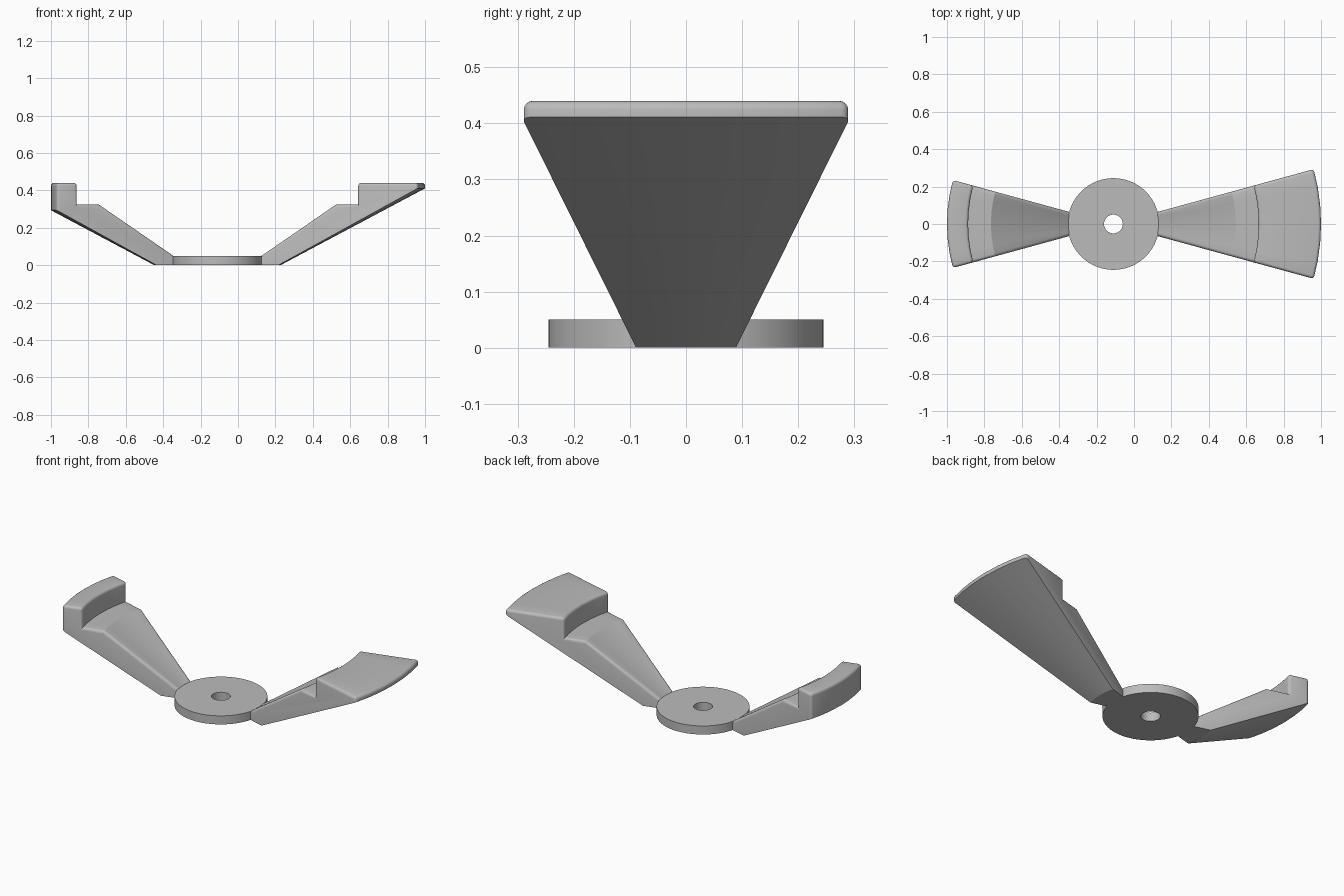
import bpy, bmesh
from math import radians, cos, sin, tan, pi

cube = bpy.data.objects.get("Cube")
if cube:
    bpy.data.objects.remove(cube, do_unlink=True)

HUB_X = -0.11
HALF_ANGLE = radians(15.3)
ARC_STEPS = 6
FILLET = 0.016

# Single grey material
grey = bpy.data.materials.new("light_grey")
grey.use_nodes = True
colour = (0.5, 0.5, 0.5, 1)
grey.diffuse_color = colour
grey.node_tree.nodes["Principled BSDF"].inputs["Base Color"].default_value = colour


def finish(bm, name):
    bmesh.ops.recalc_face_normals(bm, faces=bm.faces)
    mesh = bpy.data.meshes.new(name)
    bm.to_mesh(mesh)
    bm.free()
    mesh.materials.append(grey)
    obj = bpy.data.objects.new(name, mesh)
    obj.location.x = HUB_X
    bpy.context.collection.objects.link(obj)
    bpy.ops.object.select_all(action="DESELECT")
    obj.select_set(True)
    bpy.context.view_layer.objects.active = obj
    bpy.ops.object.shade_smooth_by_angle(angle=radians(25))
    return obj


def sweep(profile, angles, closed):
    """Sweep an (r, z) outline about the hub axis."""
    bm = bmesh.new()
    rings = [[bm.verts.new((r * cos(a), r * sin(a), z)) for r, z in profile]
             for a in angles]
    pairs = list(zip(rings, rings[1:]))
    if closed:
        pairs.append((rings[-1], rings[0]))
    else:
        bm.faces.new(rings[0])
        bm.faces.new(rings[-1])
    n = len(profile)
    for a, b in pairs:
        for i in range(n):
            j = (i + 1) % n
            bm.faces.new((a[i], a[j], b[j], b[i]))
    bmesh.ops.recalc_face_normals(bm, faces=bm.faces)
    return bm


def arm(name, outer, facing):
    """Sector-shaped arm with a raised jaw; its underside is a 28 degree cone."""
    under = (outer - 0.337) * tan(radians(28))
    profile = [(0.23, 0), (0.337, 0), (outer, under), (outer, 0.44),
               (0.777, 0.44), (0.777, 0.325), (0.655, 0.325), (0.23, 0.043)]
    angles = [facing + HALF_ANGLE * (2 * i / ARC_STEPS - 1)
              for i in range(ARC_STEPS + 1)]
    bm = sweep(profile, angles, False)
    # Round the convex upper edges, leaving the underside crisp
    rounded = [e for e in bm.edges
               if e.calc_face_angle_signed() > radians(40)
               and all(f.normal.z > -0.1 for f in e.link_faces)]
    bmesh.ops.bevel(bm, geom=rounded, offset=FILLET, offset_type="OFFSET",
                    segments=4, profile=0.5, affect="EDGES", clamp_overlap=True)
    return finish(bm, name)


# Hub disc with its centre hole
ring = [(0.05, 0), (0.245, 0), (0.245, 0.05), (0.05, 0.05)]
finish(sweep(ring, [2 * pi * i / 96 for i in range(96)], True), "hub_disc")

# Long arm on the model's left, short arm on its right
arm("long_arm", 1.11, 0)
arm("short_arm", 0.89, pi)
